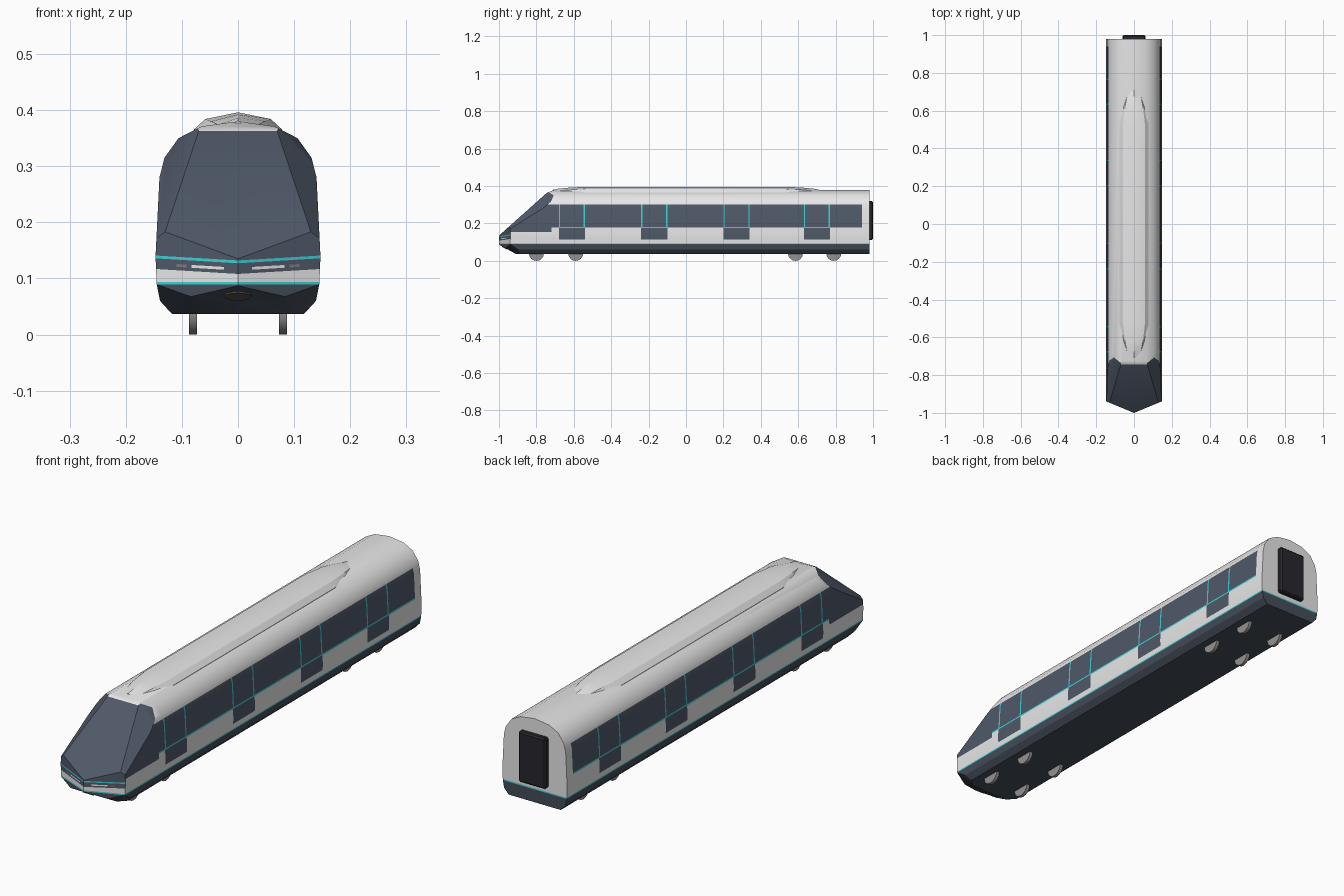
import bpy, bmesh, math
from mathutils import Vector

if "Cube" in bpy.data.objects:
    bpy.data.objects.remove(bpy.data.objects["Cube"])


def material(name, rgb):
    m = bpy.data.materials.new(name)
    m.use_nodes = True
    m.diffuse_color = (*rgb, 1)
    m.node_tree.nodes["Principled BSDF"].inputs["Base Color"].default_value = (*rgb, 1)
    return m


PALETTE = [
    material("white_paint", (0.8, 0.8, 0.8)),
    material("slate_glass", (0.08, 0.1, 0.14)),
    material("teal_trim", (0.05, 0.62, 0.65)),
    material("skirt_grey", (0.06, 0.075, 0.1)),
    material("lamp_grey", (0.2, 0.2, 0.22)),
    material("door_black", (0.02, 0.02, 0.027)),
    material("wheel_grey", (0.3, 0.29, 0.28)),
    material("coupler_brown", (0.09, 0.08, 0.075)),
]
WHITE, SLATE, TEAL, SKIRT, LAMP, BLACK, WHEEL, COUPLER = range(len(PALETTE))


def finish(name, bm, mats):
    bmesh.ops.recalc_face_normals(bm, faces=bm.faces)
    me = bpy.data.meshes.new(name)
    bm.to_mesh(me)
    bm.free()
    ob = bpy.data.objects.new(name, me)
    bpy.context.collection.objects.link(ob)
    for m in mats:
        me.materials.append(m)
    smooth(ob)
    return ob


def smooth(ob):
    bpy.ops.object.select_all(action='DESELECT')
    ob.select_set(True)
    bpy.context.view_layer.objects.active = ob
    bpy.ops.object.shade_smooth_by_angle(angle=math.radians(28))


def loft(bm, sections):
    """Skin closed rings of points and cap both ends."""
    rings = [[bm.verts.new(p) for p in s] for s in sections]
    for a, b in zip(rings, rings[1:]):
        for i in range(len(a)):
            j = (i + 1) % len(a)
            bm.faces.new((a[i], a[j], b[j], b[i]))
    bm.faces.new(rings[0])
    bm.faces.new(rings[-1])


def trim(bm, a, b, c, mat):
    """Slice off everything beyond the plane abc and cap the cut."""
    a, b, c = Vector(a), Vector(b), Vector(c)
    n = (b - a).cross(c - a).normalized()
    if n.dot(Vector((0, 0, 0.2)) - a) > 0:
        n.negate()
    geom = bm.verts[:] + bm.edges[:] + bm.faces[:]
    cut = bmesh.ops.bisect_plane(bm, geom=geom, plane_co=a, plane_no=n, clear_outer=True)
    edges = [e for e in cut["geom_cut"] if isinstance(e, bmesh.types.BMEdge)]
    for f in bmesh.ops.edgenet_fill(bm, edges=edges)["faces"]:
        f.material_index = mat
    bmesh.ops.recalc_face_normals(bm, faces=bm.faces)


def score(bm, test, co, no):
    """Cut a line across the faces that pass the test."""
    faces = [f for f in bm.faces if test(f)]
    geom = faces + list({e for f in faces for e in f.edges}) + list({v for f in faces for v in f.verts})
    bmesh.ops.bisect_plane(bm, geom=geom, plane_co=co, plane_no=no)


# Car body: extruded section
half = [(0.118, 0.037), (0.139, 0.06), (0.145, 0.09), (0.147, 0.14), (0.14, 0.28),
        (0.131, 0.315), (0.106, 0.35), (0.065, 0.371)]
ring = half + [(0, 0.38)] + [(-x, z) for x, z in reversed(half)]
bm = bmesh.new()
loft(bm, [[(x, y, z) for x, z in ring] for y in (-1.1, 0.98)])

# Nose: faceted by plane cuts
trim(bm, (0, -0.745, 0.363), (1, -0.745, 0.363), (0, -0.7, 0.381), WHITE)
trim(bm, (0, -0.745, 0.363), (1, -0.745, 0.363), (0, -1, 0.135), SLATE)
trim(bm, (0, -1, 0.087), (1, -1, 0.087), (0, -0.91, 0.037), SKIRT)
for s in (-1, 1):
    trim(bm, (s * 0.07, -0.745, 0.363), (s * 0.13, -0.946, 0.183), (s * 0.125, -0.725, 0.32), SLATE)
    trim(bm, (0, -1, 0), (0, -1, 1), (s * 0.145, -0.94, 0), WHITE)
    trim(bm, (s * 0.085, -0.965, 0.068), (s * 0.146, -0.94, 0.09), (s * 0.118, -0.88, 0.037), SKIRT)


def is_side(f):
    return abs(f.normal.x) > 0.8 and f.material_index == WHITE


def is_front(s):
    return lambda f: f.normal.y < -0.8 and abs(f.normal.z) < 0.02 and s * f.normal.x > 0


# Skirt line and side window lines
doors = [(-0.68, -0.54), (-0.24, -0.1), (0.2, 0.34), (0.63, 0.77)]
LINE = 0.007
for z in (0.089, 0.094):
    score(bm, lambda f: True, (0, 0, z), (0, 0, 1))
for z in (0.115, 0.155, 0.175, 0.181, 0.3):
    score(bm, is_side, (0, 0, z), (0, 0, 1))
for y in [-0.72, 0.94] + [v for a, b in doors for v in (a, a + LINE, b - LINE, b)]:
    score(bm, is_side, (0, y, 0), (0, 1, 0))

# Front stripe lines, a shallow V
TILT = 0.06
for s in (-1, 1):
    for z in (0.108, 0.114, 0.119, 0.127, 0.132):
        score(bm, is_front(s), (0, -1, z), (-s * TILT, 0, 1))
    for x in (0.025, 0.083, 0.092, 0.11):
        score(bm, is_front(s), (s * x, 0, 0), (1, 0, 0))


def side_colour(y, z):
    if y < -0.72:
        return SLATE if 0.155 < z < 0.3 else WHITE
    if y > 0.94 or z > 0.3:
        return WHITE
    door = next((d for d in doors if d[0] < y < d[1]), None)
    if z > 0.181:
        edge = door and (y < door[0] + LINE or y > door[1] - LINE)
        return TEAL if edge else SLATE
    if z > 0.175:
        return TEAL
    return SLATE if door and z > 0.115 else WHITE


def front_colour(x, z):
    h = z - TILT * x
    if h > 0.132:
        return SLATE
    if h > 0.127:
        return TEAL
    if h < 0.108:
        return WHITE
    if 0.114 < h < 0.119:
        if 0.025 < x < 0.083:
            return WHITE
        if 0.092 < x < 0.11:
            return LAMP
    return SLATE


bm.normal_update()
for f in bm.faces:
    c = f.calc_center_median()
    if f.material_index == SLATE and c.z > 0.1:
        continue
    if c.z < 0.089:
        f.material_index = SKIRT
    elif c.z < 0.094:
        f.material_index = TEAL
    elif is_front(1)(f) or is_front(-1)(f):
        f.material_index = front_colour(abs(c.x), c.z)
    elif is_side(f):
        f.material_index = side_colour(c.y, c.z)
finish("car_body", bm, PALETTE)

# Roof fairing: tapered loft along the roof
ends = [(0.71, 0.03, 0.381), (0.68, 0.048, 0.386), (0.62, 0.064, 0.392), (0.52, 0.078, 0.396)]
stations = [(-y, w, z) for y, w, z in ends] + list(reversed(ends))
bm = bmesh.new()
loft(bm, [[(-w, y, 0.352), (-w, y, z - 0.03), (-w * 0.75, y, z - 0.012), (0, y, z),
           (w * 0.75, y, z - 0.012), (w, y, z - 0.03), (w, y, 0.352)] for y, w, z in stations])
finish("roof_fairing", bm, [PALETTE[WHITE]])

# Rear gangway door
bpy.ops.mesh.primitive_cube_add(size=1, location=(0, 0.985, 0.216))
door = bpy.context.object
door.name = "rear_door"
door.scale = (0.124, 0.03, 0.208)
bpy.ops.object.transform_apply(location=False, rotation=False, scale=True)
door.data.materials.append(PALETTE[BLACK])
bevel = door.modifiers.new("soft_edges", 'BEVEL')
bevel.width = 0.006

# Coupler cover on the chin
bpy.ops.mesh.primitive_cylinder_add(vertices=12, radius=1, depth=2, location=(0, -0.969, 0.07),
                                    rotation=(math.radians(151), 0, 0))
coupler = bpy.context.object
coupler.name = "coupler_cover"
coupler.scale = (0.024, 0.015, 0.003)
coupler.data.materials.append(PALETTE[COUPLER])

# Wheels
for y in (-0.8, -0.59, 0.585, 0.79):
    for side, x in (("left", 0.08), ("right", -0.08)):
        bpy.ops.mesh.primitive_cylinder_add(vertices=16, radius=0.04, depth=0.014,
                                            location=(x, y, 0.04), rotation=(0, math.pi / 2, 0))
        wheel = bpy.context.object
        wheel.name = side + "_wheel"
        wheel.data.materials.append(PALETTE[WHEEL])
        smooth(wheel)
